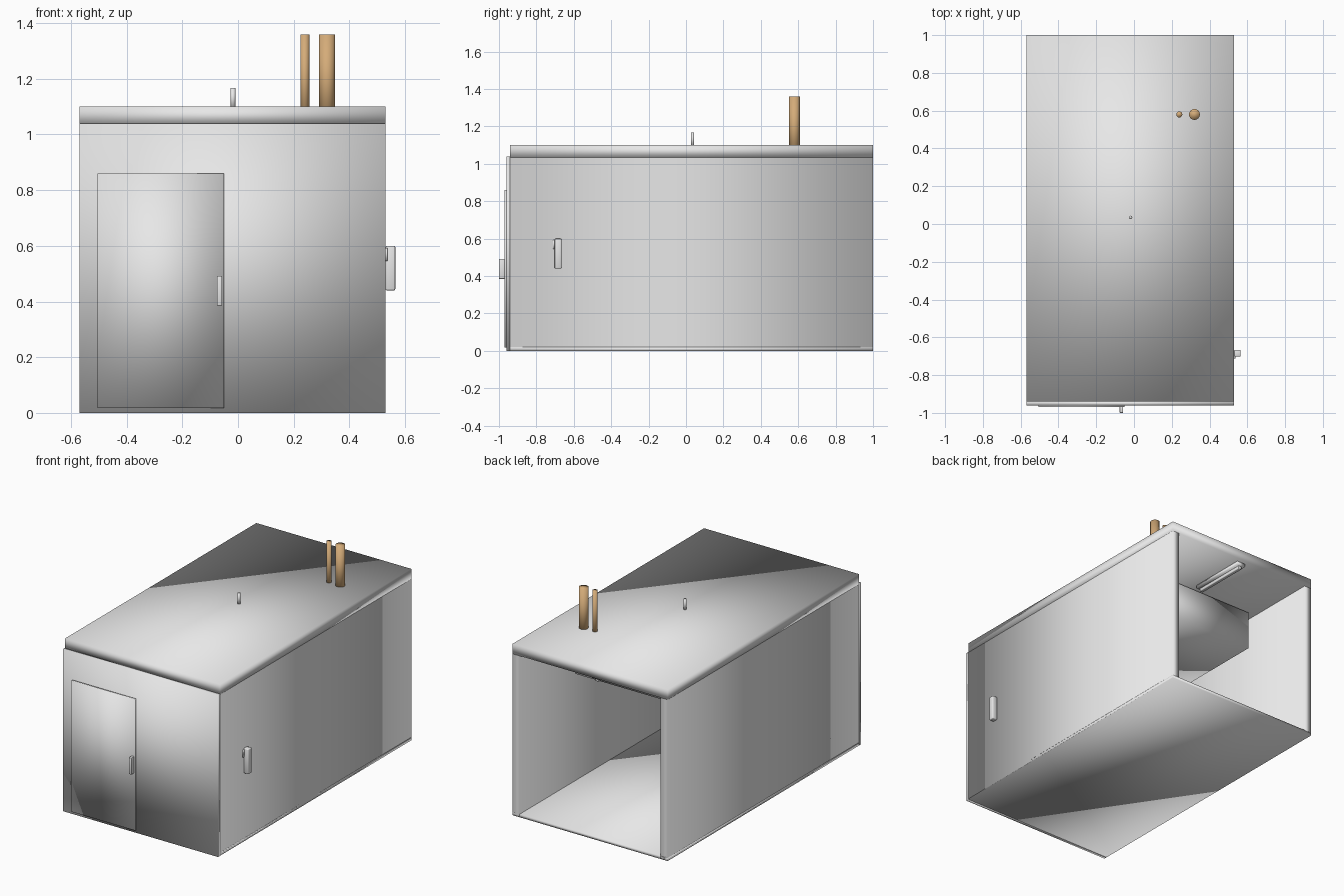
import bpy, bmesh
from mathutils import Vector

cube = bpy.data.objects.get("Cube")
if cube:
    bpy.data.objects.remove(cube, do_unlink=True)


def material(name, rgb):
    m = bpy.data.materials.new(name)
    m.use_nodes = True
    m.diffuse_color = (*rgb, 1)
    m.node_tree.nodes["Principled BSDF"].inputs["Base Color"].default_value = (*rgb, 1)
    return m


GREY = material("pale_grey", (0.8, 0.8, 0.8))
TAN = material("tan_copper", (0.66, 0.41, 0.19))


def finish(name, bm, mat):
    for f in bm.faces:
        f.smooth = True
    mesh = bpy.data.meshes.new(name)
    bm.to_mesh(mesh)
    bm.free()
    mesh.materials.append(mat)
    ob = bpy.data.objects.new(name, mesh)
    bpy.context.collection.objects.link(ob)
    return ob


def box(name, x, y, z, mat=GREY, sharp_ends=False, bevel=0):
    """Soft-shaded box from (min, max) ranges; sharp_ends keeps the top and bottom crisp."""
    bm = bmesh.new()
    bmesh.ops.create_cube(bm, size=1)
    for v in bm.verts:
        v.co = Vector([sum(r) / 2 + c * (r[1] - r[0]) for c, r in zip(v.co, (x, y, z))])
    if sharp_ends:
        for e in bm.edges:
            a, b = e.verts
            e.smooth = abs(a.co.z - b.co.z) > 0.001
    if bevel:
        bmesh.ops.bevel(bm, geom=bm.edges[:], offset=bevel, segments=2,
                        profile=0.5, affect='EDGES')
    return finish(name, bm, mat)


def pipe(name, x, y, z, radius, mat):
    bm = bmesh.new()
    bmesh.ops.create_cone(bm, cap_ends=True, segments=16, radius1=radius,
                          radius2=radius, depth=z[1] - z[0])
    bmesh.ops.translate(bm, verts=bm.verts, vec=(x, y, sum(z) / 2))
    return finish(name, bm, mat)


LEFT, RIGHT, FRONT, BACK, TOP = 0.53, -0.57, -0.94, 1.0, 1.035
WALL = 0.05

# Shell, open at the back
box("floor", (RIGHT, LEFT), (FRONT, BACK), (0, 0.02))
for name, x in (("left_wall", LEFT - WALL), ("right_wall", RIGHT)):
    box(name, (x, x + WALL), (FRONT, BACK), (0.004, TOP), sharp_ends=True)
box("front_wall", (RIGHT, LEFT), (-0.96, FRONT), (0, TOP + 0.004))
box("roof", (RIGHT, LEFT), (FRONT, BACK), (TOP, 1.1))

# Front door and its handle
box("front_door", (-0.505, -0.05), (-0.97, -0.96), (0.018, 0.86))
box("door_handle", (-0.076, -0.057), (-1.0, -0.968), (0.385, 0.492), bevel=0.003)

# Fitting on the left wall
box("side_fitting", (0.53, 0.565), (-0.702, -0.666), (0.44, 0.60), bevel=0.005)
box("side_fitting_catch", (0.53, 0.537), (-0.711, -0.70), (0.545, 0.592))

# Roof fittings
pipe("thin_flue", 0.24, 0.58, (TOP, 1.36), 0.016, TAN)
pipe("thick_flue", 0.32, 0.58, (TOP, 1.36), 0.029, TAN)
pipe("roof_stub", -0.018, 0.035, (1.09, 1.167), 0.009, GREY)

# Inside: ceiling unit and strip lamp
box("ceiling_unit", (-0.45, 0.40), (-0.25, 0.55), (0.77, 1.02))
box("lamp_base", (-0.07, -0.01), (0.58, 0.97), (1.015, TOP))
box("lamp_tube", (-0.052, -0.028), (0.59, 0.96), (0.995, 1.016), bevel=0.004)
